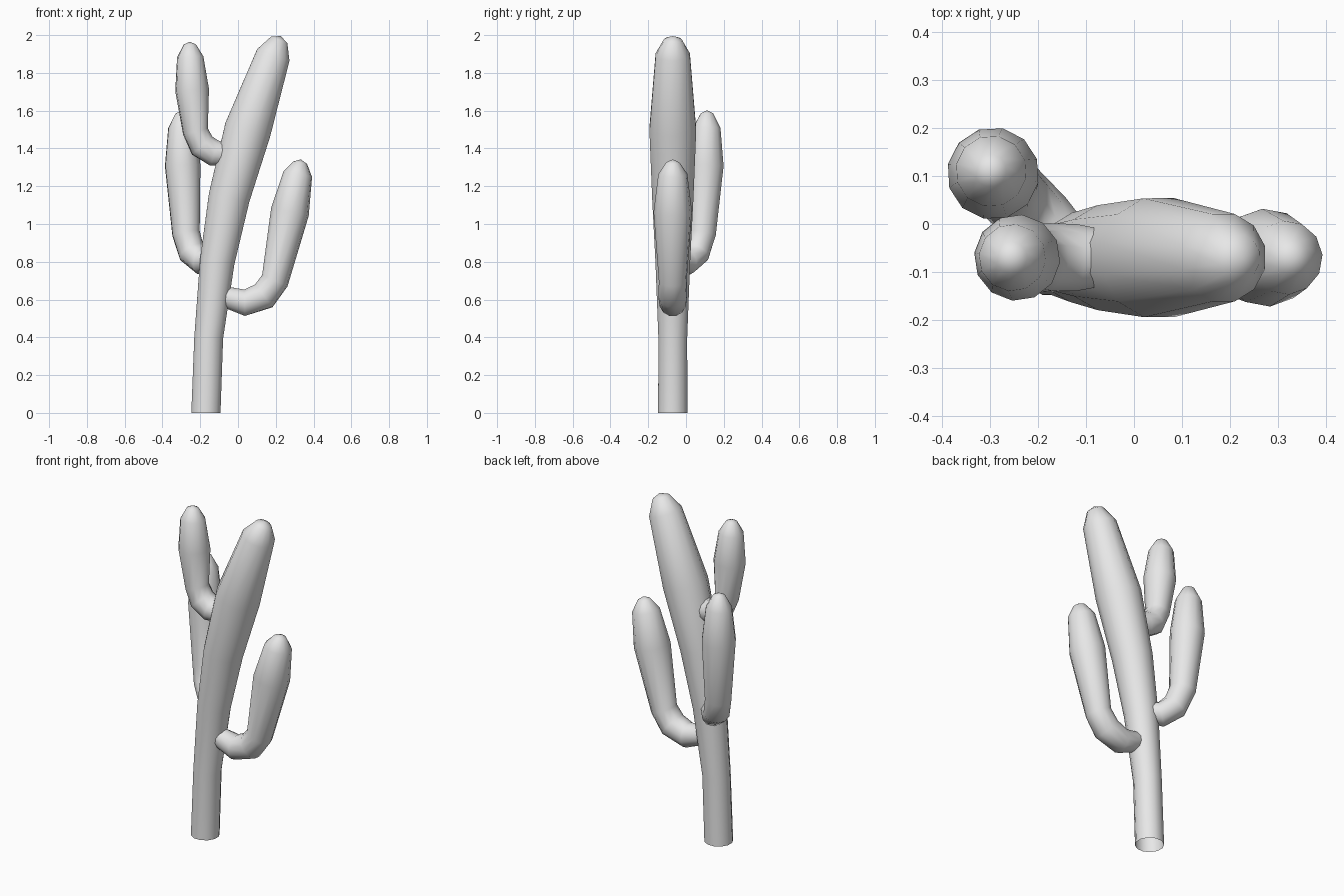
import bpy
import bmesh
from math import cos, sin, tau
from mathutils import Vector

if "Cube" in bpy.data.objects:
    bpy.data.objects.remove(bpy.data.objects["Cube"])

SIDES = 12
TRUNK_Y = -0.07

grey = bpy.data.materials.new("plain_grey")
grey.use_nodes = True
grey.diffuse_color = (0.8, 0.8, 0.8, 1)
grey.node_tree.nodes["Principled BSDF"].inputs["Base Color"].default_value = (0.8, 0.8, 0.8, 1)


def stem(name, rings, tip, start_dir=None):
    """Loft round rings (x, y, z, radius) along a path and close it with a tip point."""
    pts = [Vector(r[:3]) for r in rings] + [Vector(tip)]
    bm = bmesh.new()
    loops = []
    side = None
    for i, ring in enumerate(rings):
        # ring plane bisects the neighbouring path segments
        tangent = (pts[i + 1] - pts[i]).normalized()
        if i:
            tangent = (tangent + (pts[i] - pts[i - 1]).normalized()).normalized()
        elif start_dir:
            tangent = Vector(start_dir)
        if side is None:
            side = tangent.orthogonal()
        side = (side - tangent * side.dot(tangent)).normalized()
        other = tangent.cross(side)
        loops.append([
            bm.verts.new(pts[i] + ring[3] * (cos(tau * k / SIDES) * side + sin(tau * k / SIDES) * other))
            for k in range(SIDES)])
    for a, b in zip(loops, loops[1:]):
        for k in range(SIDES):
            n = (k + 1) % SIDES
            bm.faces.new((a[k], a[n], b[n], b[k]))
    top = bm.verts.new(pts[-1])
    for k in range(SIDES):
        bm.faces.new((loops[-1][k], loops[-1][(k + 1) % SIDES], top))
    for f in bm.faces:
        f.smooth = True
    mesh = bpy.data.meshes.new(name)
    bm.to_mesh(mesh)
    bm.free()
    mesh.materials.append(grey)
    obj = bpy.data.objects.new(name, mesh)
    bpy.context.collection.objects.link(obj)
    return obj


def flat(points):
    """Rings lying in the trunk's plane, given as (x, z, radius)."""
    return [(x, TRUNK_Y, z, r) for x, z, r in points]


# Leaning trunk, open at the foot
stem("trunk", flat([
    (-0.17, 0, 0.08), (-0.155, 0.4, 0.079), (-0.11, 0.8, 0.095), (-0.047, 1.14, 0.113),
    (0.052, 1.5, 0.128), (0.187, 1.895, 0.094), (0.218, 1.975, 0.048)]),
    (0.226, TRUNK_Y, 1.995), (0, 0, 1))

# Low arm on the left
stem("left_arm", flat([
    (-0.1, 0.625, 0.05), (-0.045, 0.608, 0.06), (0.035, 0.583, 0.072), (0.137, 0.62, 0.077),
    (0.195, 0.7, 0.074), (0.275, 1.065, 0.102), (0.317, 1.265, 0.077), (0.33, 1.325, 0.036)]),
    (0.333, TRUNK_Y, 1.342))

# High arm on the right
stem("upper_right_arm", flat([
    (-0.06, 1.37, 0.06), (-0.125, 1.375, 0.072), (-0.19, 1.415, 0.073), (-0.225, 1.49, 0.068),
    (-0.243, 1.71, 0.09), (-0.253, 1.885, 0.07), (-0.255, 1.95, 0.033)]),
    (-0.255, TRUNK_Y, 1.965))

# Middle arm reaching out behind the trunk
stem("back_right_arm", [
    (-0.12, -0.06, 0.82, 0.055), (-0.19, 0.005, 0.8, 0.07), (-0.245, 0.055, 0.85, 0.074),
    (-0.275, 0.085, 0.95, 0.075), (-0.293, 0.105, 1.31, 0.096), (-0.297, 0.11, 1.51, 0.074),
    (-0.299, 0.111, 1.585, 0.034)],
    (-0.3, 0.111, 1.602))
